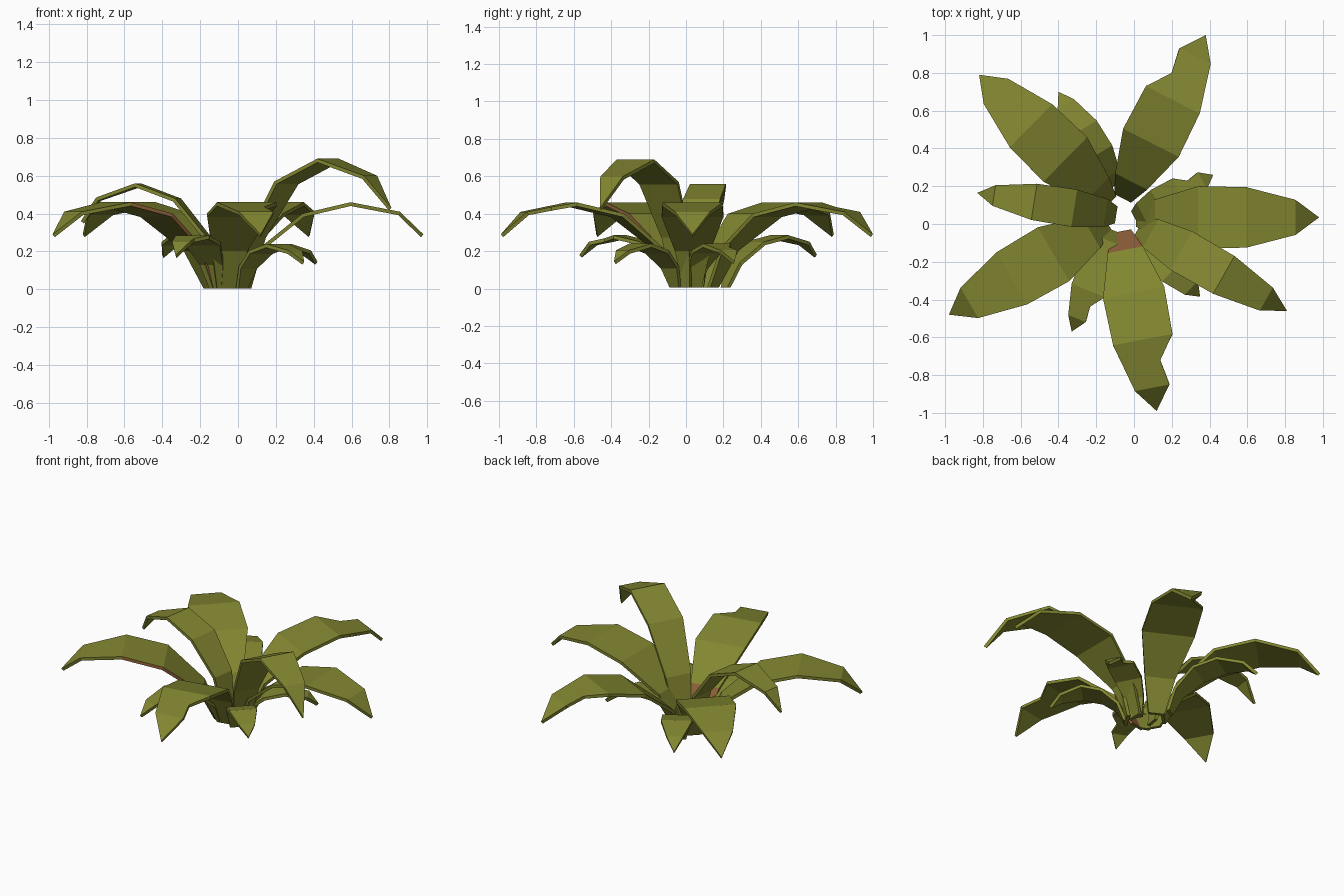
import bpy, bmesh, math
from mathutils import Vector

if "Cube" in bpy.data.objects:
    bpy.data.objects.remove(bpy.data.objects["Cube"])


def material(name, rgb):
    m = bpy.data.materials.new(name)
    m.diffuse_color = (*rgb, 1)
    m.use_nodes = True
    m.node_tree.nodes["Principled BSDF"].inputs["Base Color"].default_value = m.diffuse_color
    return m


GREEN = material("olive green", (0.225, 0.24, 0.03))
BROWN = material("dry brown", (0.30, 0.13, 0.045))
THICK = 0.02

# Leaf profiles from tip to root: distance back from tip, height, half width
BIG = [(0, .29, 0), (.125, .41, .093), (.385, .46, .16), (.64, .40, .165), (.87, .215, .095), (.97, .02, .05)]
TALL = [(0, .43, 0), (.126, .60, .07), (.385, .69, .115), (.645, .57, .117), (.83, .28, .085), (.90, .02, .05)]
MID = [(0, .36, 0), (.09, .485, .055), (.305, .56, .097), (.52, .48, .10), (.69, .27, .075), (.745, .02, .045)]
SMALL = [(0, .18, 0), (.075, .25, .05), (.235, .285, .095), (.39, .25, .098), (.52, .14, .065), (.58, .02, .035)]
TINY = [(0, .145, 0), (.065, .205, .05), (.20, .24, .085), (.33, .205, .085), (.43, .12, .06), (.475, .02, .035)]


def leaf(name, tip, angle, profile, notch=False, brown=None):
    a = math.radians(angle)
    out = Vector((math.cos(a), math.sin(a), 0))
    side = Vector((-out.y, out.x, 0))
    st = [(d, z, w, w) for d, z, w in profile]
    if notch:  # torn nick in the left edge between the 2nd and 3rd stations
        (d0, z0, w0, _), (d1, z1, w1, _) = st[1], st[2]
        t = 0.52
        w = w0 + (w1 - w0) * t
        st.insert(2, (d0 + (d1 - d0) * t, z0 + (z1 - z0) * t, w * 0.55, w))
    bm = bmesh.new()
    rings = []
    for i, (d, z, wl, wr) in enumerate(st):
        p, q = st[max(i - 1, 0)], st[min(i + 1, len(st) - 1)]
        tan = out * (p[0] - q[0]) + Vector((0, 0, q[1] - p[1]))
        nrm = tan.cross(side).normalized()
        if nrm.z < 0:
            nrm = -nrm
        if i == len(st) - 1:
            # flat cut at the root: offset outward along the ground
            nrm = -out
        c = Vector((tip[0], tip[1], z)) - out * d
        low = c - nrm * THICK
        if i == len(st) - 1:
            c.z = low.z = 0.005
        rings.append([bm.verts.new(v) for v in
                      (c + side * wl, c - side * wr, low - side * wr, low + side * wl)])
    n = len(rings) - 1
    for i in range(n):
        r, s = rings[i], rings[i + 1]
        for k in range(4):  # 0 top, 1 right edge, 2 underside, 3 left edge
            j = (k + 1) % 4
            f = bm.faces.new((r[k], r[j], s[j], s[k]))
            if brown and brown(i, n, k):
                f.material_index = 1
    bm.faces.new(rings[-1])
    bmesh.ops.remove_doubles(bm, verts=bm.verts, dist=0.001)
    bmesh.ops.recalc_face_normals(bm, faces=bm.faces)
    me = bpy.data.meshes.new(name)
    bm.to_mesh(me)
    bm.free()
    me.materials.append(GREEN)
    me.materials.append(BROWN)
    bpy.context.collection.objects.link(bpy.data.objects.new(name, me))


# Outer big leaves
leaf("leaf_right", (.98, .035), 0, BIG)
leaf("leaf_back", (.38, 1.0), 63, BIG, notch=True)
leaf("leaf_back_left", (-.82, .79), 135.5, BIG)
leaf("leaf_front_left", (-.98, -.48), 210, BIG,
     brown=lambda i, n, k: k == 3 and i >= n - 3)   # dry front edge
leaf("leaf_front", (.12, -.99), -79, BIG, notch=True,
     brown=lambda i, n, k: i == n - 1 and k in (0, 3))  # dry root

# Upright leaves
leaf("leaf_tall", (.81, -.46), -29.7, TALL)
leaf("leaf_left", (-.83, .165), 171, MID)

# Low small leaves
leaf("small_leaf_front", (-.33, -.57), -112, SMALL, notch=True)
leaf("small_leaf_back", (-.40, .70), 121, SMALL)
leaf("small_leaf_front_right", (.35, -.385), -45, TINY)
leaf("small_leaf_back_right", (.42, .26), 28, TINY, notch=True)
